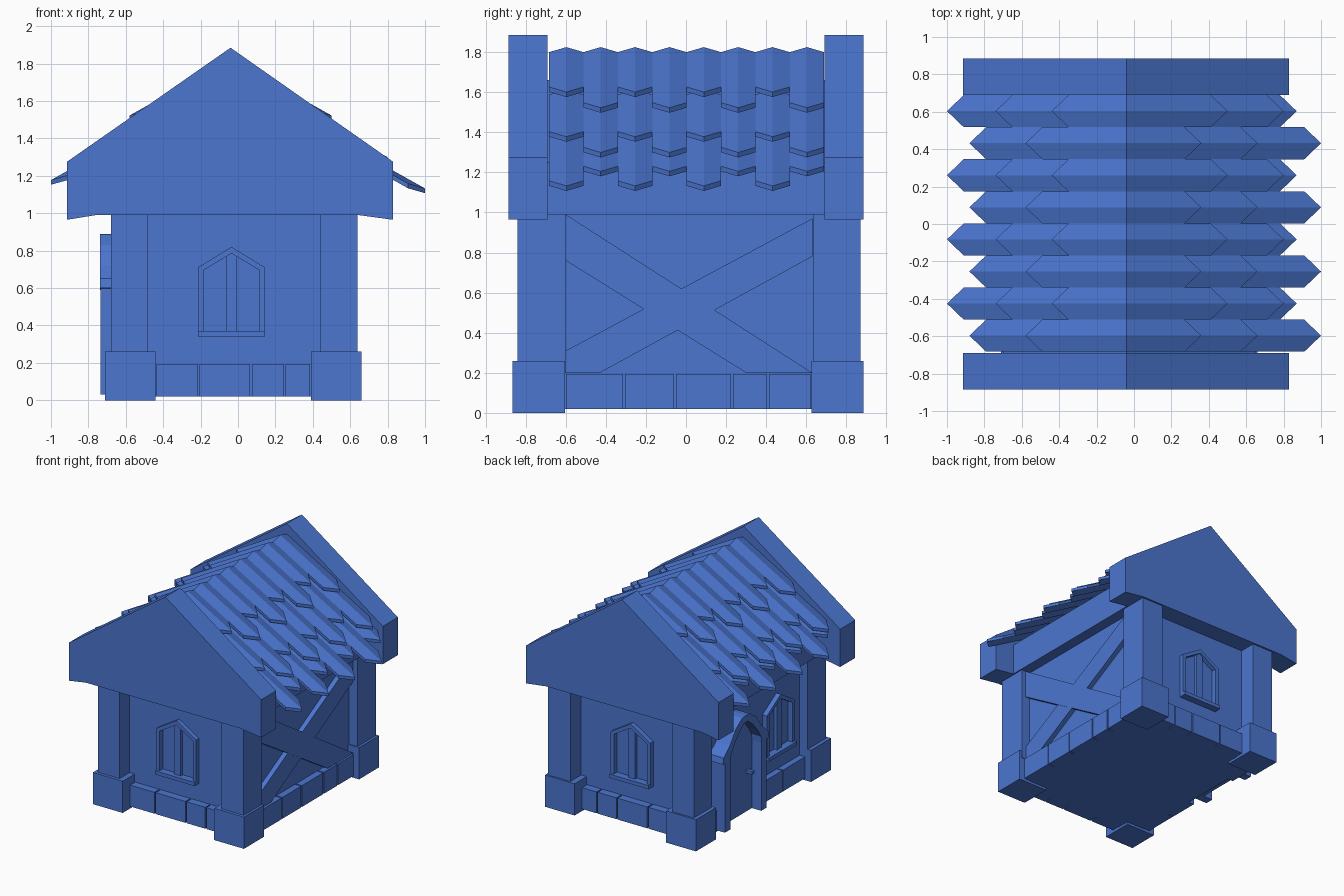
import bpy
import bmesh
from mathutils import Vector

if "Cube" in bpy.data.objects:
    bpy.data.objects.remove(bpy.data.objects["Cube"])

blue = bpy.data.materials.new("plain_blue")
blue.use_nodes = True
COLOR = (0.07, 0.18, 0.63, 1)
blue.diffuse_color = COLOR
blue.node_tree.nodes["Principled BSDF"].inputs["Base Color"].default_value = COLOR

CX, CY = -0.035, 0.01      # centre lines of the house


def finish(name, bm):
    bmesh.ops.recalc_face_normals(bm, faces=bm.faces)
    mesh = bpy.data.meshes.new(name)
    bm.to_mesh(mesh)
    bm.free()
    mesh.materials.append(blue)
    obj = bpy.data.objects.new(name, mesh)
    bpy.context.collection.objects.link(obj)
    return obj


def box(name, x, y, z):
    bm = bmesh.new()
    bmesh.ops.create_cube(bm, size=1)
    for v in bm.verts:
        v.co = [a + (b - a) * (c + 0.5) for (a, b), c in zip((x, y, z), v.co)]
    return finish(name, bm)


# Each placement maps (across, up, depth) to model space
def along_y(u, v, d):
    return Vector((u, d, v))


def along_x(u, v, d):
    return Vector((d, u, v))


def prism(name, outline, place, d0, d1):
    bm = bmesh.new()
    a = [bm.verts.new(place(u, v, d0)) for u, v in outline]
    b = [bm.verts.new(place(u, v, d1)) for u, v in outline]
    bm.faces.new(a)
    bm.faces.new(b[::-1])
    for i in range(len(a)):
        j = (i + 1) % len(a)
        bm.faces.new((a[i], b[i], b[j], a[j]))
    return finish(name, bm)


def band(name, outer, inner, place, d0, d1, closed):
    """Extruded strip between two matching outlines."""
    bm = bmesh.new()
    rows = [[bm.verts.new(place(u, v, d)) for u, v in line]
            for line, d in ((outer, d0), (outer, d1), (inner, d1), (inner, d0))]
    n = len(outer)
    for i in range(n if closed else n - 1):
        j = (i + 1) % n
        for k in range(4):
            p, q = rows[k], rows[(k + 1) % 4]
            bm.faces.new((p[i], p[j], q[j], q[i]))
    if not closed:
        for i in (0, n - 1):
            bm.faces.new([r[i] for r in rows])
    return finish(name, bm)


def mirrored(half, c):
    """Half outline running from foot to apex, completed around c."""
    return [(c + u, v) for u, v in half] + [(c - u, v) for u, v in half[-2::-1]]


# Wall core
box("walls", (-0.61, 0.56), (-0.71, 0.73), (0.02, 1.0))

# Corner posts and their footings
for side, px, fx in (("right", (-0.68, -0.485), (-0.71, -0.44)),
                     ("left", (0.44, 0.64), (0.39, 0.66))):
    for end, py, fy in (("front", (-0.84, -0.60), (-0.865, -0.605)),
                        ("back", (0.635, 0.87), (0.625, 0.885))):
        box(f"{end}_{side}_post", px, py, (0.2, 1.0))
        box(f"{end}_{side}_footing", fx, fy, (0, 0.26))

# Stone skirting between the footings
GAP = 0.005
COURSE = (0.02, 0.195)
x_cuts = (-0.44, -0.21, 0.07, 0.25, 0.39)
y_cuts = (-0.605, -0.31, -0.055, 0.23, 0.41, 0.625)
for i, (a, b) in enumerate(zip(x_cuts, x_cuts[1:])):
    box(f"front_stone_{i}", (a + GAP, b - GAP), (-0.775, -0.65), COURSE)
    box(f"back_stone_{i}", (a + GAP, b - GAP), (0.65, 0.795), COURSE)
for i, (a, b) in enumerate(zip(y_cuts, y_cuts[1:])):
    box(f"left_stone_{i}", (0.5, 0.615), (a + GAP, b - GAP), COURSE)
    if b < 0 or a > 0.4:
        box(f"right_stone_{i}", (-0.66, -0.55), (a + GAP, b - GAP), COURSE)

# Crossed timbers on the left wall
prism("long_brace", [(-0.6, 0.99), (-0.6, 0.76), (0.3, 0.2), (0.63, 0.2)],
      along_x, 0.5, 0.605)
prism("cross_brace", [(-0.6, 0.31), (-0.6, 0.2), (-0.43, 0.2), (0.63, 0.78), (0.63, 0.97)],
      along_x, 0.5, 0.6)


# Pointed windows
def window(name, place, c, wall, out):
    half_outer = [(0.18, 0.34), (0.18, 0.71), (0, 0.82)]
    half_inner = [(0.15, 0.37), (0.15, 0.695), (0, 0.785)]
    band(f"{name}_frame", mirrored(half_outer, c), mirrored(half_inner, c),
         place, wall - out * 0.02, wall + out * 0.04, True)
    prism(f"{name}_mullion", [(c - 0.03, 0.36), (c + 0.03, 0.36),
                              (c + 0.03, 0.775), (c, 0.79), (c - 0.03, 0.775)],
          place, wall - out * 0.02, wall + out * 0.025)
    prism(f"{name}_sill", [(c - 0.18, 0.34), (c + 0.18, 0.34),
                           (c + 0.18, 0.37), (c - 0.18, 0.37)],
          place, wall - out * 0.02, wall + out * 0.06)


window("front_window", along_y, CX, -0.71, -1)
window("back_window", along_y, CX, 0.73, 1)
window("side_window", along_x, -0.3, -0.61, -1)

# Doorway with a pointed hood
DOOR_Y = 0.275
for name, s in (("back_jamb", 1), ("front_jamb", -1)):
    edges = sorted((DOOR_Y + s * 0.2, DOOR_Y + s * 0.27))
    box(name, (-0.735, -0.55), edges, (0.03, 0.64))
hood_outer = [(0.30, 0.60), (0.29, 0.65), (0.21, 0.72), (0.13, 0.83), (0.05, 0.885), (0, 0.89)]
hood_inner = [(0.20, 0.59), (0.195, 0.64), (0.15, 0.71), (0.09, 0.78), (0.03, 0.83), (0, 0.835)]
band("door_hood", mirrored(hood_outer, DOOR_Y), mirrored(hood_inner, DOOR_Y),
     along_x, -0.738, -0.55, False)
prism("door", mirrored([(0.21, 0.03)] + hood_inner, DOOR_Y), along_x, -0.65, -0.55)
box("door_handle", (-0.705, -0.64), (0.12, 0.15), (0.345, 0.37))

# Roof body and thick gable ends
prism("roof_body", [(-0.70, 0.99), (0.65, 0.99), (0.65, 1.25), (-0.04, 1.66), (-0.70, 1.25)],
      along_y, -0.7, 0.7)
gable = [(-0.915, 0.965), (-0.76, 0.99), (0.645, 0.99), (0.83, 0.965),
         (0.83, 1.275), (-0.04, 1.885), (-0.915, 1.275)]
prism("front_gable", gable, along_y, -0.885, -0.69)
prism("back_gable", gable, along_y, 0.69, 0.885)


# Ridged, pointed roof tiles in three overlapping layers
def tile(name, side, y, start, end, layer):
    def at(dx, dy, lift):
        z = 1.775 - 0.055 * layer - 0.56 * dx + lift
        return Vector((-0.04 + side * dx, y + dy, z))
    bm = bmesh.new()
    w, thick, ridge, tip = 0.086, 0.025, 0.025, 0.09
    rows = []
    for lift in (0, thick):
        rows.append([[bm.verts.new(at(start, dy, lift + r)),
                      bm.verts.new(at(end - t, dy, lift + r))]
                     for dy, r, t in ((-w, 0, tip), (0, ridge, 0), (w, 0, tip))])
    low, top = rows
    for k in (0, 1):
        for row in rows:
            bm.faces.new((row[k][0], row[k][1], row[k + 1][1], row[k + 1][0]))
        for e in (0, 1):
            bm.faces.new((low[k][e], low[k + 1][e], top[k + 1][e], top[k][e]))
    for k in (0, 2):
        bm.faces.new((low[k][0], low[k][1], top[k][1], top[k][0]))
    return finish(name, bm)


starts = (0, 0.28, 0.55)
for side, label in ((1, "left"), (-1, "right")):
    for col in range(8):
        y = -0.597 + col * 0.1715
        if (col % 2 == 0) == (side == 1):
            ends = (0.40, 0.70, 1.0 + side * 0.04)
        else:
            ends = (0.54, 0.84, 0.87 + side * 0.04)
        for layer in range(3):
            tile(f"{label}_tile_{col}_{layer}", side, y, starts[layer], ends[layer], layer)
